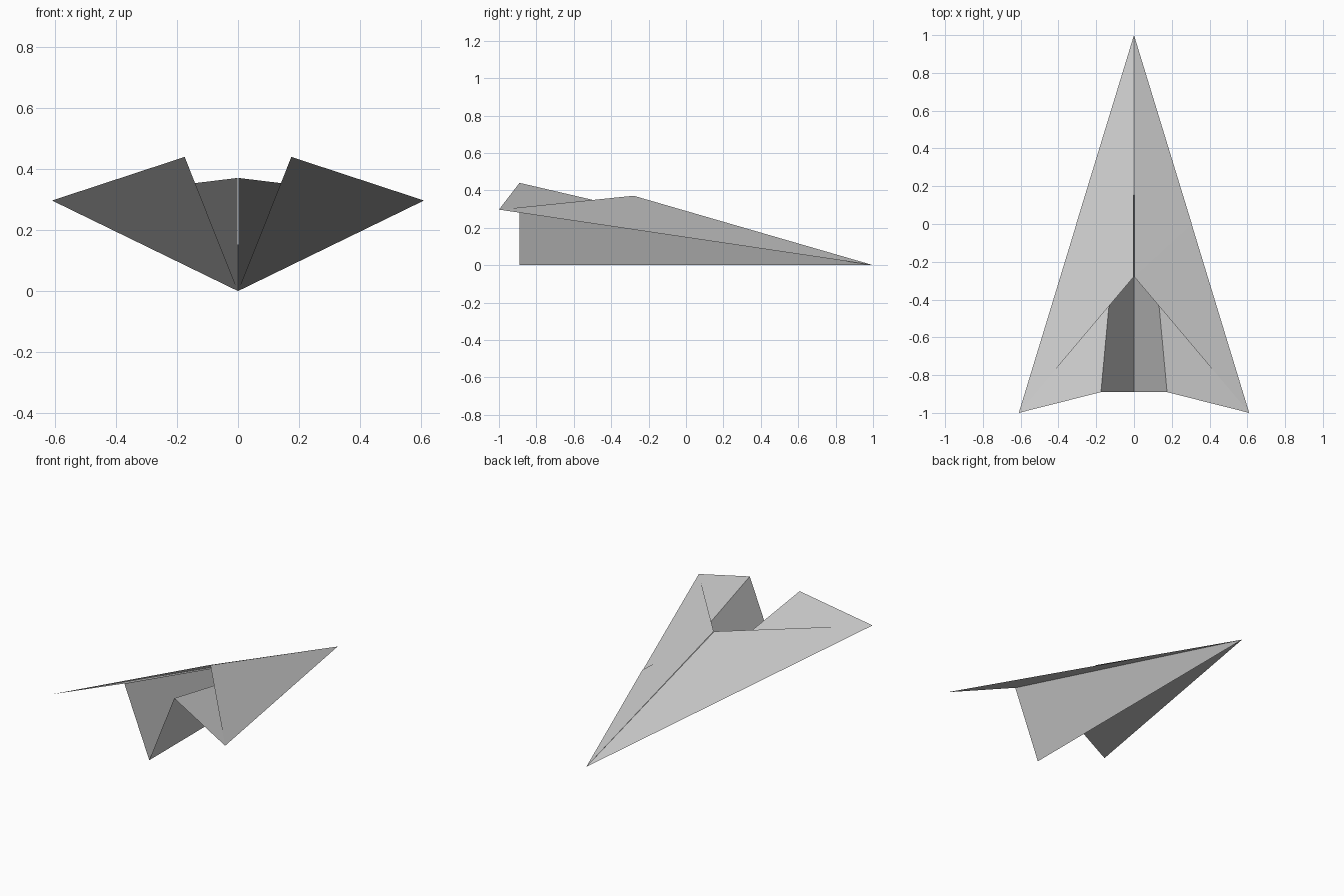
import bpy

if "Cube" in bpy.data.objects:
    bpy.data.objects.remove(bpy.data.objects["Cube"])

NOSE = (0, 1, 0)
TIP = (0.61, -1, 0.297)
KEEL = (0, -0.89, 0)
INNER = (0.175, -0.89, 0.44)
RIDGE = (0.002, -0.28, 0.371)
LEAD = (0.306, 0, 0.152)


def sheet(name, *faces):
    """Paper panel made on the right and mirrored to the left."""
    pts = list(dict.fromkeys(p for f in faces for p in f))
    mesh = bpy.data.meshes.new(name)
    mesh.from_pydata(pts, [], [[pts.index(p) for p in f] for f in faces])
    obj = bpy.data.objects.new(name, mesh)
    bpy.context.collection.objects.link(obj)
    mirror = obj.modifiers.new("mirror", "MIRROR")
    mirror.use_mirror_merge = True
    mirror.merge_threshold = 0.0001
    return obj


# Folded V-shaped keel and the wings that spread from its top edge
sheet("body_and_wings", (NOSE, KEEL, INNER), (NOSE, INNER, TIP))

# Upper folded layer lying over each wing, meeting along the centre
sheet("upper_flaps", (NOSE, RIDGE, TIP))

# Small nose fold tucked against the upper layer
sheet("nose_folds", (NOSE, RIDGE, LEAD))
